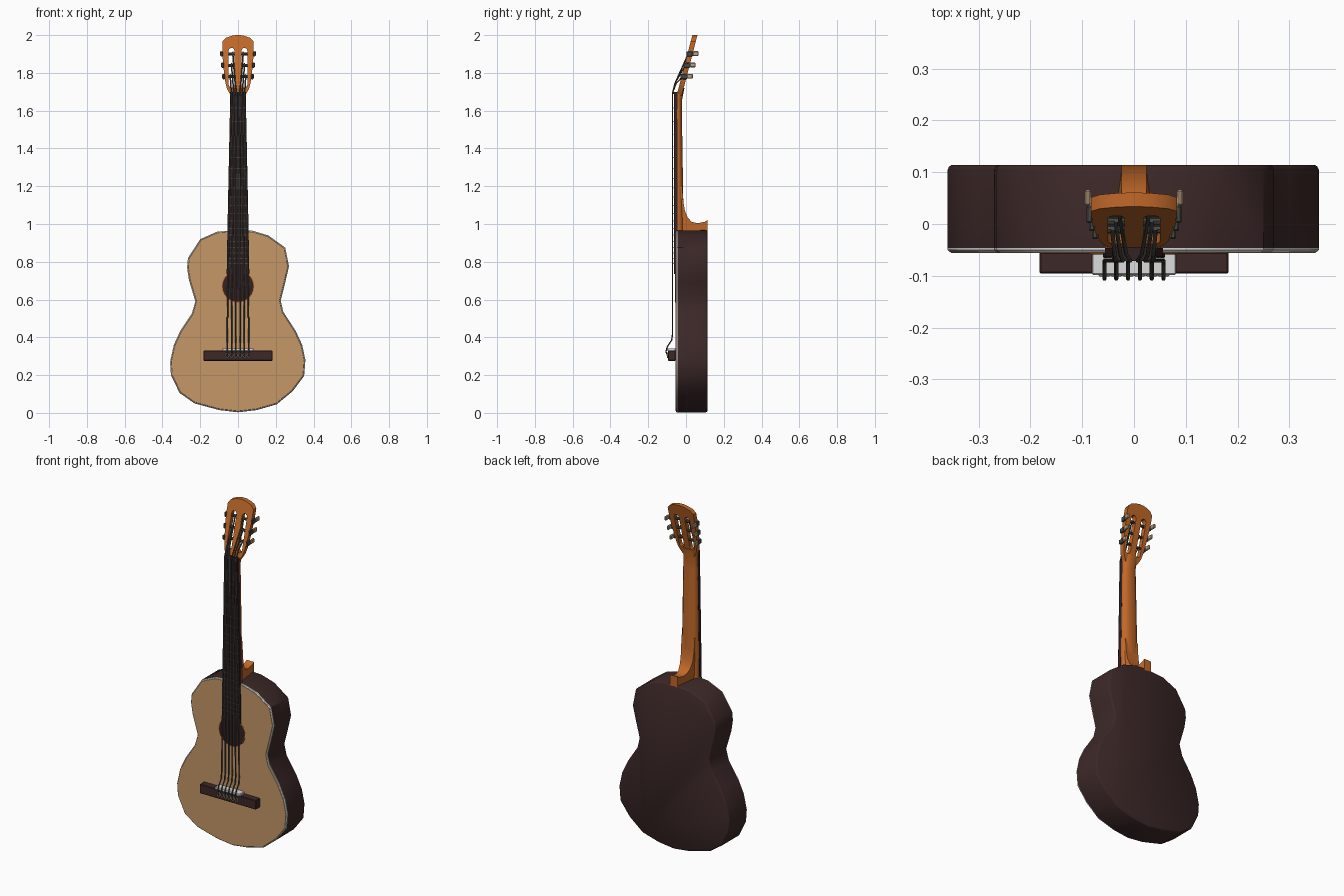
import bpy, bmesh, math
from mathutils import Vector, Matrix

if "Cube" in bpy.data.objects:
    bpy.data.objects.remove(bpy.data.objects["Cube"])


def mat(name, r, g, b):
    m = bpy.data.materials.new(name)
    m.diffuse_color = (r, g, b, 1)
    m.use_nodes = True
    m.node_tree.nodes["Principled BSDF"].inputs["Base Color"].default_value = m.diffuse_color
    return m


ROSEWOOD = mat("dark rosewood", 0.046, 0.021, 0.021)
SPRUCE = mat("tan spruce", 0.56, 0.31, 0.137)
MAHOGANY = mat("orange mahogany", 0.54, 0.14, 0.022)
EBONY = mat("dark ebony", 0.034, 0.016, 0.016)
WHITE = mat("white binding", 0.72, 0.72, 0.72)
STEEL = mat("dark string steel", 0.06, 0.06, 0.055)
PEG = mat("tan peg", 0.50, 0.36, 0.22)


def finish(name, bm, material, smooth=None):
    bmesh.ops.recalc_face_normals(bm, faces=bm.faces)
    me = bpy.data.meshes.new(name)
    bm.to_mesh(me)
    bm.free()
    me.materials.append(material)
    ob = bpy.data.objects.new(name, me)
    bpy.context.collection.objects.link(ob)
    if smooth:
        bpy.ops.object.select_all(action='DESELECT')
        ob.select_set(True)
        bpy.context.view_layer.objects.active = ob
        bpy.ops.object.shade_smooth_by_angle(angle=math.radians(smooth))
    return ob


def box(name, c, size, material, bevel=0):
    bm = bmesh.new()
    bmesh.ops.create_cube(bm, size=1, matrix=Matrix.Translation(c) @ Matrix.Diagonal((*size, 1)))
    if bevel:
        bmesh.ops.bevel(bm, geom=bm.edges[:], offset=bevel, segments=1, affect='EDGES')
    return finish(name, bm, material)


def loft(name, rings, material, smooth=None):
    bm = bmesh.new()
    vs = [[bm.verts.new(p) for p in r] for r in rings]
    n = len(vs[0])
    for a, b in zip(vs, vs[1:]):
        for i in range(n):
            bm.faces.new((a[i], a[(i + 1) % n], b[(i + 1) % n], b[i]))
    bm.faces.new(vs[0])
    bm.faces.new(vs[-1])
    return finish(name, bm, material, smooth)


def inset(pts, d):
    # shift each outline corner inward along its averaged normal
    out = []
    for i, p in enumerate(pts):
        t = Vector(pts[(i + 1) % len(pts)]) - Vector(pts[i - 1])
        t.normalize()
        out.append((p[0] - t.y * d, p[1] + t.x * d))
    return out


def at_y(pts, y):
    return [(x, y, z) for x, z in pts]


def cylinder(name, c, r, depth, axis, material, seg=8):
    bm = bmesh.new()
    rot = Matrix.Rotation(math.pi / 2, 4, 'Y' if axis == 'x' else 'X')
    bmesh.ops.create_cone(bm, cap_ends=True, segments=seg, radius1=r, radius2=r, depth=depth,
                          matrix=Matrix.Translation(c) @ rot)
    return finish(name, bm, material, 40)


def curve_mesh(cu):
    # bake a curve into a bmesh
    ob = bpy.data.objects.new("tmp", cu)
    bpy.context.collection.objects.link(ob)
    bpy.context.view_layer.update()
    me = bpy.data.meshes.new_from_object(ob.evaluated_get(bpy.context.evaluated_depsgraph_get()))
    bm = bmesh.new()
    bm.from_mesh(me)
    bpy.data.objects.remove(ob)
    bpy.data.curves.remove(cu)
    bpy.data.meshes.remove(me)
    for f in bm.faces:
        f.material_index = 0
    bmesh.ops.remove_doubles(bm, verts=bm.verts, dist=1e-5)
    return bm


def add_poly(cu, pts, cyclic):
    s = cu.splines.new('POLY')
    s.points.add(len(pts) - 1)
    for q, p in zip(s.points, pts):
        q.co = (*p, 1) if len(p) == 3 else (*p, 0, 1)
    s.use_cyclic_u = cyclic


def tube(name, pts, r, material):
    cu = bpy.data.curves.new(name, 'CURVE')
    cu.dimensions = '3D'
    cu.bevel_depth = r
    cu.bevel_resolution = 1
    cu.use_fill_caps = True
    add_poly(cu, pts, False)
    return finish(name, curve_mesh(cu), material, 60)


# body: outline runs counter-clockwise seen from the front
outline = [(0, 0.003), (0.1, 0.015), (0.205, 0.045), (0.29, 0.115), (0.35, 0.195), (0.357, 0.28),
           (0.34, 0.36), (0.305, 0.435), (0.24, 0.535), (0.226, 0.595), (0.25, 0.69),
           (0.27, 0.775), (0.25, 0.875), (0.16, 0.94), (0.075, 0.965), (0, 0.968),
           (-0.11, 0.96), (-0.2, 0.92), (-0.265, 0.82), (-0.27, 0.77), (-0.26, 0.705),
           (-0.226, 0.59), (-0.245, 0.525), (-0.305, 0.435), (-0.34, 0.36), (-0.36, 0.27),
           (-0.355, 0.2), (-0.31, 0.106), (-0.23, 0.05), (-0.1, 0.015)]
small = inset(outline, 0.008)
loft("body", [at_y(outline, -0.046), at_y(outline, 0.104), at_y(inset(outline, 0.003), 0.111),
              at_y(small, 0.114)], ROSEWOOD, 40)
loft("binding", [at_y(outline, -0.046), at_y(outline, -0.050), at_y(inset(outline, 0.004), -0.054)],
     WHITE, 40)
loft("soundboard", [at_y(inset(outline, 0.004), -0.052), at_y(inset(outline, 0.007), -0.056)], SPRUCE)

# sound hole and its ring
cylinder("rosette", (0, -0.055, 0.67), 0.086, 0.006, 'y', MAHOGANY, 24)
cylinder("sound_hole", (0, -0.056, 0.67), 0.082, 0.006, 'y', EBONY, 24)

# bridge and saddle
box("bridge", (0, -0.075, 0.303), (0.365, 0.042, 0.054), ROSEWOOD, 0.003)
box("saddle", (0, -0.077, 0.335), (0.163, 0.042, 0.014), WHITE, 0.002)

# neck: D shaped sections (height, half width, back y)
neck = []
for z, w, back in [(0.96, 0.054, -0.012), (1.1, 0.052, -0.014), (1.6, 0.043, -0.022),
                   (1.66, 0.041, -0.02), (1.72, 0.045, -0.008)]:
    fr = -0.048 if z < 1.7 else -0.038
    half = [(w, fr), (w, fr + 0.012), (w * 0.8, back - 0.007), (w * 0.4, back)]
    neck.append([(x, y, z) for x, y in half] + [(-x, y, z) for x, y in reversed(half)])
loft("neck", neck, MAHOGANY, 50)

# heel: side profile, narrowing towards the back
prof = [(-0.045, 0.955), (0.114, 0.955), (0.114, 1.022), (0.1, 1.012), (0.06, 1.004), (0.03, 1.012),
        (0.008, 1.035), (-0.006, 1.07), (-0.014, 1.12), (-0.02, 1.2), (-0.045, 1.2)]


def heel_w(y):
    return 0.024 + 0.022 * max(0, min(1, (0.05 - y) / 0.08))


loft("heel", [[(s * heel_w(y), y, z) for y, z in prof] for s in (-1, 1)], MAHOGANY, 40)

# fretboard and frets
fb = []
for z, w in [(0.735, 0.060), (0.97, 0.056), (1.69, 0.041)]:
    fb.append([(w, -0.046, z), (w, -0.064, z), (-w, -0.064, z), (-w, -0.046, z)])
loft("fretboard", fb, EBONY)
scale = 1.69 - 0.34
for i in range(1, 20):
    z = 0.34 + scale / 2 ** (i / 12)
    if z > 0.75:
        box("fret", (0, -0.065, z), (2 * (0.041 + 0.0195 * (1.69 - z)), 0.004, 0.005), STEEL)
box("nut", (0, -0.058, 1.693), (0.084, 0.026, 0.01), EBONY)


# headstock with two slots, leaning back
def head_y(z):
    return 0.047 + 0.26 * (z - 2)


half = [(0.038, 1.68), (0.058, 1.715), (0.067, 1.75), (0.076, 1.82), (0.083, 1.9), (0.083, 1.965),
        (0.066, 1.985), (0.035, 1.996), (0.012, 2.0)]
cu = bpy.data.curves.new("headstock", 'CURVE')
cu.dimensions = '2D'
cu.fill_mode = 'BOTH'
cu.extrude = 0.0135
add_poly(cu, half + [(-x, z) for x, z in reversed(half)], True)
for s in (-1, 1):
    slot = [(s * 0.034 + 0.016 * math.cos(a), (1.915 if a < 3.2 else 1.74) + 0.018 * math.sin(a))
            for a in [math.pi * k / 5 for k in range(6)] + [math.pi * (1.02 + 0.98 * k / 5) for k in range(6)]]
    add_poly(cu, slot, True)
bm = curve_mesh(cu)
for v in bm.verts:
    x, z, d = v.co
    v.co = (x, head_y(z) + d, z)
finish("headstock", bm, MAHOGANY, 35)

# tuners: roller, gear and button, three per side
pegs = [(1.78, 0.075), (1.84, 0.081), (1.90, 0.086)]
for s in (-1, 1):
    for z, e in pegs:
        y = head_y(z)
        cylinder("tuner_roller", (s * e / 2 + s * 0.006, y, z), 0.008, e - 0.012, 'x', STEEL)
        box("tuner_gear", (s * e, y - 0.002, z), (0.012, 0.034, 0.028), STEEL, 0.003)
        box("tuner_button", (s * (e + 0.003), y + 0.03, z + 0.002), (0.012, 0.032, 0.026), PEG, 0.004)

# strings with tie loops at the bridge
for i in range(6):
    t = (i - 2.5) / 2.5
    s = 1 if t > 0 else -1
    k = (2, 1, 0, 0, 1, 2)[i]
    z = pegs[2 - k][0]
    xb, xn = t * 0.057, t * 0.036
    xr = s * (0.027 + 0.007 * k)
    tube("string", [(xb, -0.096, 0.296), (xb, -0.106, 0.325), (xb, -0.099, 0.35), (xb, -0.076, 0.385),
                    (xb, -0.071, 0.42), (xn, -0.071, 1.695),
                    (xn * 0.6 + xr * 0.4, -0.058 if k < 2 else -0.052, 1.745),
                    (xr, head_y(z) - 0.012, z - 0.005), (xr, head_y(z), z + 0.011)], 0.004, STEEL)
    ring = [(xb + 0.009 * math.cos(a), -0.098, 0.304 + 0.012 * math.sin(a))
            for a in [math.tau * j / 8 for j in range(9)]]
    tube("string_tie", ring, 0.003, PEG)
